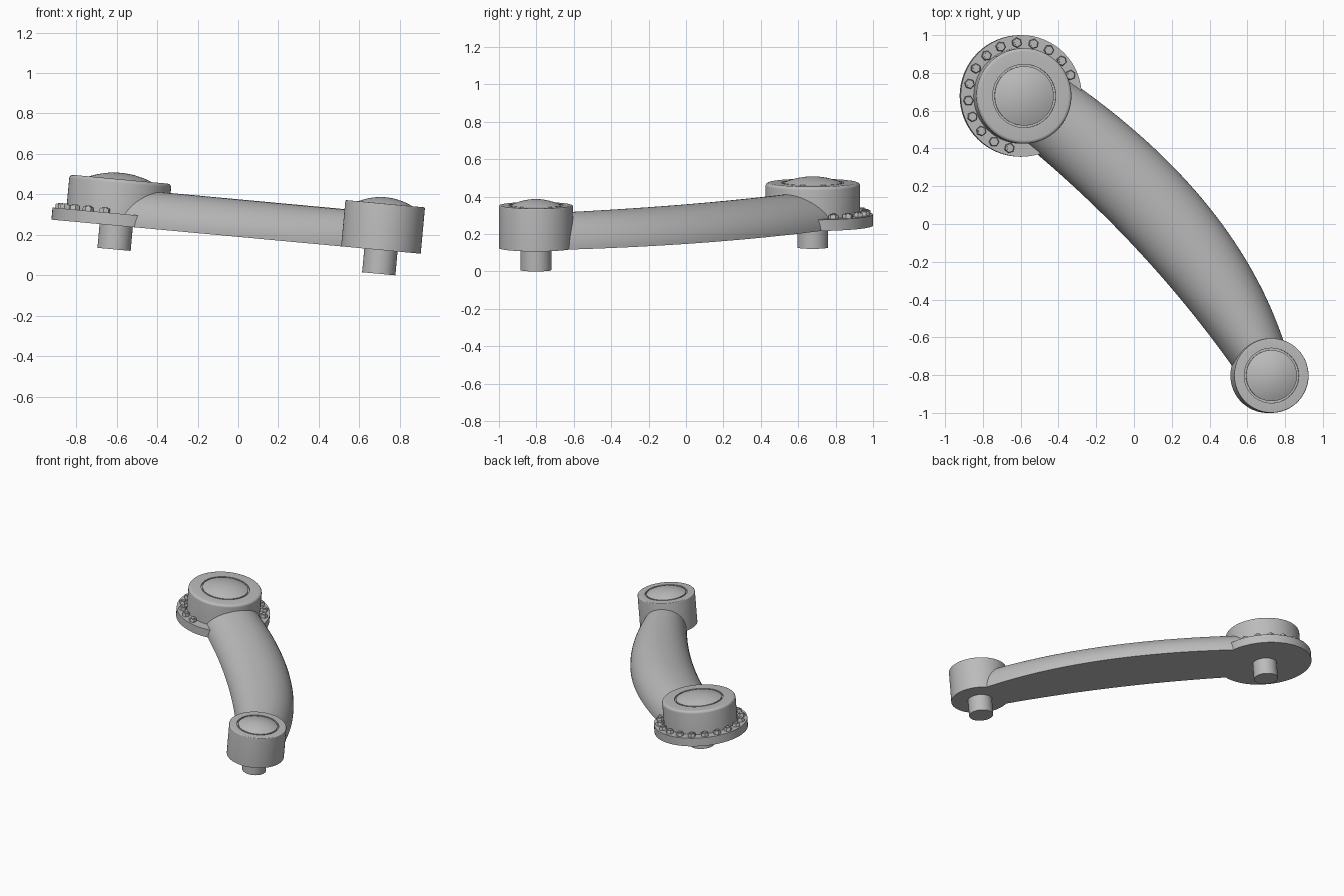
import bpy, bmesh
from math import sin, cos, pi, radians
from mathutils import Matrix, Vector

if "Cube" in bpy.data.objects:
    bpy.data.objects.remove(bpy.data.objects["Cube"])

# The whole assembly leans a few degrees towards the small end
TILT = Matrix.Translation((0, 0, 0.19)) @ Matrix.Rotation(radians(5.27), 4, 'Y')
BIG = Vector((-0.605, 0.678, 0))
SMALL = Vector((0.71, -0.8025, 0))
TOP = 0.23          # height of both drums above the flat underside
FLANGE = 0.06       # flange thickness

grey = bpy.data.materials.new("plain_grey")
grey.use_nodes = True
GREY = (0.5, 0.5, 0.5, 1)
grey.diffuse_color = GREY
grey.node_tree.nodes["Principled BSDF"].inputs["Base Color"].default_value = GREY


def finish(name, bm):
    """Turn a bmesh into a tilted, smooth-shaded grey object."""
    bmesh.ops.recalc_face_normals(bm, faces=bm.faces)
    mesh = bpy.data.meshes.new(name)
    bm.to_mesh(mesh)
    bm.free()
    mesh.materials.append(grey)
    obj = bpy.data.objects.new(name, mesh)
    bpy.context.collection.objects.link(obj)
    obj.matrix_world = TILT
    bpy.ops.object.select_all(action='DESELECT')
    obj.select_set(True)
    bpy.context.view_layer.objects.active = obj
    bpy.ops.object.shade_smooth_by_angle(angle=radians(35))
    return obj


def lathe(bm, profile, centre, segments=64, turn=0.0):
    """Revolve (radius, height) points around a vertical axis."""
    rings = []
    for r, z in profile:
        if r == 0:
            rings.append([bm.verts.new(centre + Vector((0, 0, z)))] * segments)
        else:
            rings.append([bm.verts.new(centre + Vector((
                r * cos(turn + 2 * pi * i / segments),
                r * sin(turn + 2 * pi * i / segments), z))) for i in range(segments)])
    for a, b in zip(rings, rings[1:]):
        for i in range(segments):
            j = (i + 1) % segments
            corners = dict.fromkeys((a[i], a[j], b[j], b[i]))
            bm.faces.new(list(corners))


def drum(name, centre, radius, base, bevel, ring):
    """Drum with rounded rim, narrow groove and shallow domed cap."""
    profile = [(0, base), (radius, base)]
    for k in range(6):
        a = pi / 2 * k / 5
        profile.append((radius - bevel + bevel * cos(a), TOP - bevel + bevel * sin(a)))
    profile += [(ring + 0.01, TOP), (ring + 0.01, TOP - 0.012), (ring, TOP - 0.012)]
    for k in range(9):
        t = 1 - k / 8
        profile.append((ring * t, TOP + 0.032 * (1 - t * t)))
    bm = bmesh.new()
    lathe(bm, profile, centre)
    finish(name, bm)


def cylinder(name, centre, radius, low, high):
    bm = bmesh.new()
    lathe(bm, [(0, low), (radius, low), (radius, high), (0, high)], centre)
    finish(name, bm)


# Drums, flange and pegs
drum("large_drum", BIG, 0.253, FLANGE / 2, 0.018, 0.157)
drum("small_drum", SMALL, 0.1975, 0, 0.006, 0.135)
cylinder("large_flange", BIG, 0.322, 0, FLANGE)
cylinder("large_peg", BIG, 0.0825, -0.118, 0.02)
cylinder("small_peg", SMALL, 0.0825, -0.118, 0.02)

# Hex bolts around the exposed part of the flange
bolts = bmesh.new()
for i in range(14):
    a = radians(23 + 18 * i)
    spot = BIG + Vector((0.283 * cos(a), 0.283 * sin(a), FLANGE))
    lathe(bolts, [(0, -0.01), (0.027, -0.01), (0.027, 0.016), (0.023, 0.021), (0, 0.021)],
          spot, 6, a)
    lathe(bolts, [(0.015, 0.015), (0.015, 0.026), (0, 0.026)], spot, 12, a)
finish("flange_bolts", bolts)


# Curved arm: half-elliptical section stretched between two curved edges
def bezier(p, c, q, t):
    return Vector(p) * (1 - t) ** 2 + Vector(c) * 2 * t * (1 - t) + Vector(q) * t * t


arm = bmesh.new()
STEPS, ARC = 40, 32
sections = []
for s in range(STEPS + 1):
    t = s / STEPS
    inner = bezier((-0.60, 0.44, 0), (0.075, -0.11, 0), (0.57, -0.82, 0), t)
    outer = bezier((-0.40, 0.80, 0), (0.57, 0.15, 0), (0.82, -0.70, 0), t)
    mid, half = (inner + outer) / 2, (outer - inner) / 2
    sections.append([arm.verts.new(mid + half * cos(pi * k / ARC)
                                   + Vector((0, 0, 0.185 * sin(pi * k / ARC))))
                     for k in range(ARC + 1)])
for a, b in zip(sections, sections[1:]):
    for k in range(ARC):
        arm.faces.new((a[k], a[k + 1], b[k + 1], b[k]))
    arm.faces.new((a[ARC], a[0], b[0], b[ARC]))
arm.faces.new(sections[0])
arm.faces.new(sections[-1])
finish("curved_arm", arm)
